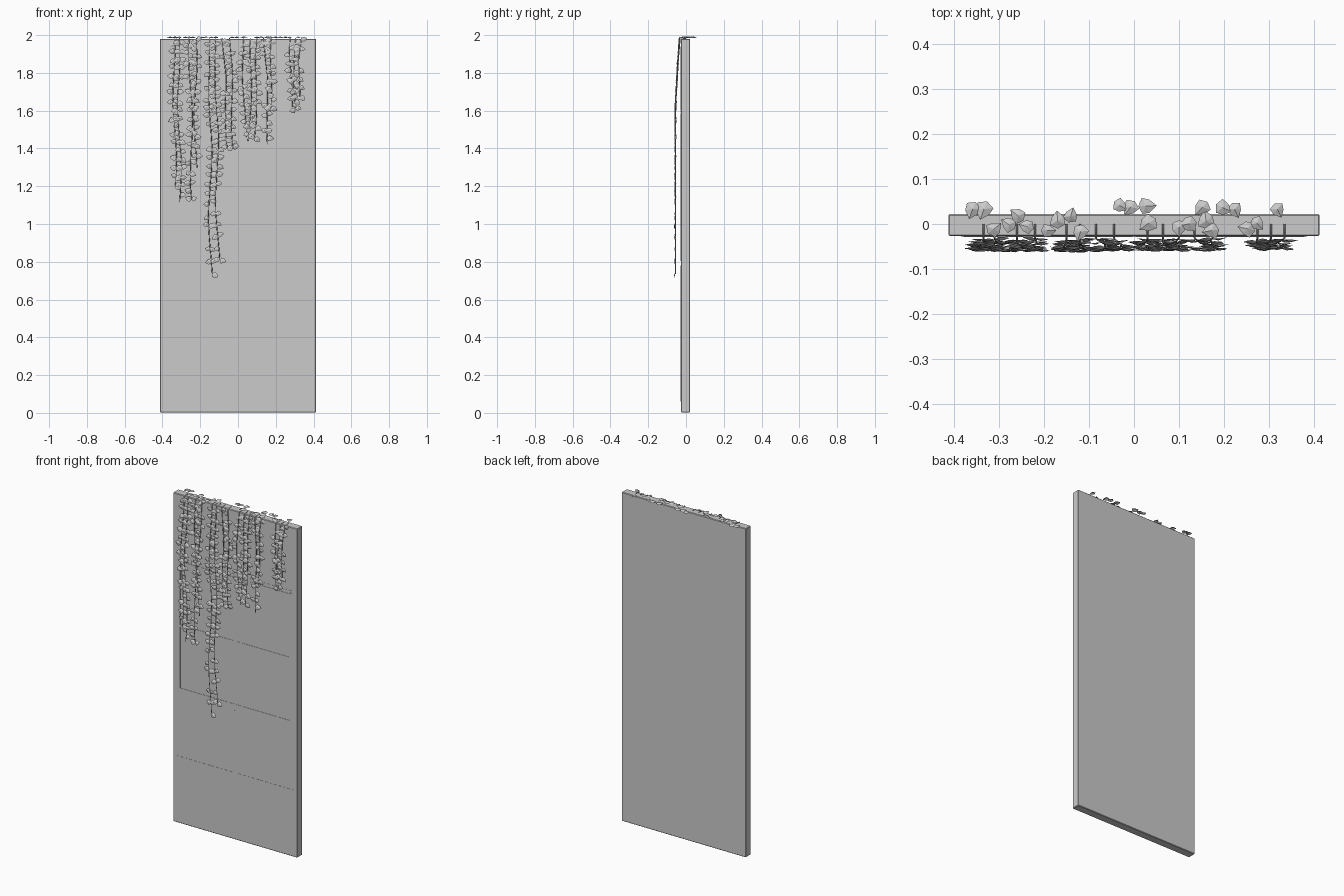
import bpy, bmesh, math, random
from mathutils import Vector, Matrix

if "Cube" in bpy.data.objects:
    bpy.data.objects.remove(bpy.data.objects["Cube"])

random.seed(7)
FRONT, BACK, TOP, HALF_W = -0.027, 0.022, 1.98, 0.413


def finish(name, bm):
    mesh = bpy.data.meshes.new(name)
    bm.to_mesh(mesh)
    bm.free()
    ob = bpy.data.objects.new(name, mesh)
    bpy.context.collection.objects.link(ob)
    return ob


def add_box(bm, x0, x1, y0, y1, z0, z1):
    m = Matrix.Translation(((x0 + x1) / 2, (y0 + y1) / 2, (z0 + z1) / 2))
    m = m @ Matrix.Diagonal((x1 - x0, y1 - y0, z1 - z0, 1))
    bmesh.ops.create_cube(bm, size=1, matrix=m)


# Door slab with slightly eased edges
bm = bmesh.new()
add_box(bm, -HALF_W, HALF_W, FRONT, BACK, 0.003, TOP)
slab = finish("door_slab", bm)
bevel = slab.modifiers.new("eased_edges", 'BEVEL')
bevel.width = 0.003
bevel.segments = 1


def trim(name, bars, proud):
    """Thin bars standing just proud of the door's front face."""
    bm = bmesh.new()
    for x0, x1, z0, z1 in bars:
        add_box(bm, x0, x1, FRONT - proud, FRONT + 0.004, z0, z1)
    return finish(name, bm)


# Window frame with a cross in the middle
W = 0.014
trim("window_frame_uprights", [(x - W / 2, x + W / 2, 0.803, 1.585)
                               for x in (-0.372, 0, 0.372)], 0.002)
trim("window_frame_rails", [(-0.379, 0.379, z - W / 2, z + W / 2)
                            for z in (0.81, 1.19, 1.571)], 0.0015)

# Seams between the lower and upper panels
S = 0.005
trim("panel_seams_vertical", [(-S, S, 0.06, 0.78), (-S, S, 1.6, 1.94)], 0.0015)
trim("panel_seams_horizontal", [(-0.385, 0.385, z - S, z + S)
                                for z in (0.40, 1.594)], 0.001)

# Leaf outline along +X with a raised centre, folded like a low pyramid
OUTLINE = [(0, 0), (0.22, -0.42), (0.62, -0.36), (1, 0.02), (0.6, 0.34), (0.2, 0.44)]


def add_leaf(bm, origin, length, out, side, normal, fold=0.2):
    centre = bm.verts.new(origin + (out * 0.42 + normal * fold) * length)
    rim = [bm.verts.new(origin + (out * u + side * v) * length) for u, v in OUTLINE]
    for a, b in zip(rim, rim[1:] + rim[:1]):
        bm.faces.new((centre, a, b))


# Hanging strands: x at the top, x at the tip, z of the tip
STRANDS = [(-0.335, -0.335, 1.20), (-0.31, -0.31, 1.12), (-0.26, -0.24, 1.13),
           (-0.22, -0.225, 1.30), (-0.15, -0.145, 0.735), (-0.12, -0.105, 0.81),
           (-0.085, -0.05, 1.40), (-0.045, -0.02, 1.40), (0.03, 0.035, 1.46),
           (0.065, 0.06, 1.44), (0.10, 0.085, 1.45), (0.135, 0.165, 1.42),
           (0.175, 0.165, 1.58), (0.275, 0.28, 1.62), (0.305, 0.305, 1.61),
           (0.335, 0.325, 1.66)]


def strand_point(x0, x1, z1, phase, z):
    t = (TOP - z) / (TOP - z1)
    x = x0 + (x1 - x0) * t + 0.01 * math.sin(9 * (TOP - z) + phase) * min(1, t * 3)
    d = TOP - z
    y = FRONT - 0.004 - 0.022 * min(1, d / 0.35) ** 0.8 - 0.003 * min(1, d)
    return Vector((x, y, z))


stems = bpy.data.curves.new("vine_stems", 'CURVE')
stems.dimensions = '3D'
stems.bevel_depth = 0.0022
stems.bevel_resolution = 0
leaves = bmesh.new()

for x0, x1, z1 in STRANDS:
    phase = random.uniform(0, 6.28)
    n = max(6, int((TOP - z1) / 0.06))
    spline = stems.splines.new('POLY')
    spline.points.add(n + 1)
    # Stem starts on top of the door and bends over the front edge
    spline.points[0].co = (x0, 0, TOP + 0.003, 1)
    for i in range(n + 1):
        p = strand_point(x0, x1, z1, phase, TOP + (z1 - TOP) * i / n)
        spline.points[i + 1].co = (*p, 1)

    # Leaf pairs, wider apart towards the tip
    z = TOP - random.uniform(0.01, 0.04)
    while z > z1 - 0.01:
        p = strand_point(x0, x1, z1, phase, max(z, z1))
        for s in (-1, 1):
            if random.random() < 0.12:
                continue
            a = random.uniform(-0.7, 0.5)
            out = Vector((s * math.cos(a), random.uniform(-0.15, 0.12), math.sin(a))).normalized()
            normal = Vector((random.uniform(-0.2, 0.2), -1, random.uniform(-0.1, 0.35)))
            normal = (normal - out * normal.dot(out)).normalized()
            length = random.uniform(0.028, 0.037)
            add_leaf(leaves, p + Vector((0, -0.001, random.uniform(-0.008, 0.008))),
                     length, out, out.cross(normal), normal, 0.13)
        z -= random.uniform(0.040, 0.052) + 0.03 * max(0, 1.35 - z)

bpy.context.collection.objects.link(bpy.data.objects.new("vine_stems", stems))
finish("hanging_leaves", leaves)

# Loose leaves lying along the top edge
bm = bmesh.new()
TOP_GROUPS = [(-0.36, 0.03), (-0.335, 0.03), (-0.28, 0.0), (-0.26, 0.02), (-0.19, -0.015),
              (-0.17, 0.01), (-0.14, 0.02), (-0.03, 0.04), (-0.01, 0.035), (0.03, 0.04),
              (0.03, 0.0), (0.10, -0.01), (0.12, 0.0), (0.15, 0.035), (0.16, 0.01),
              (0.17, -0.015), (0.20, 0.035), (0.225, 0.03), (0.25, -0.01), (0.275, 0.0),
              (0.32, 0.03), (-0.31, -0.01), (-0.24, -0.005), (-0.12, -0.02)]
for x, y in TOP_GROUPS:
    a = random.uniform(0, 2 * math.pi)
    length = random.uniform(0.034, 0.044)
    out = Vector((math.cos(a), math.sin(a), random.uniform(-0.08, 0.15))).normalized()
    side = Vector((-math.sin(a), math.cos(a), random.uniform(-0.1, 0.1)))
    start = Vector((x, y, TOP + 0.006)) - out * length * 0.5
    add_leaf(bm, start, length, out, side, Vector((0, 0, 1)), 0.18)
finish("top_leaves", bm)
